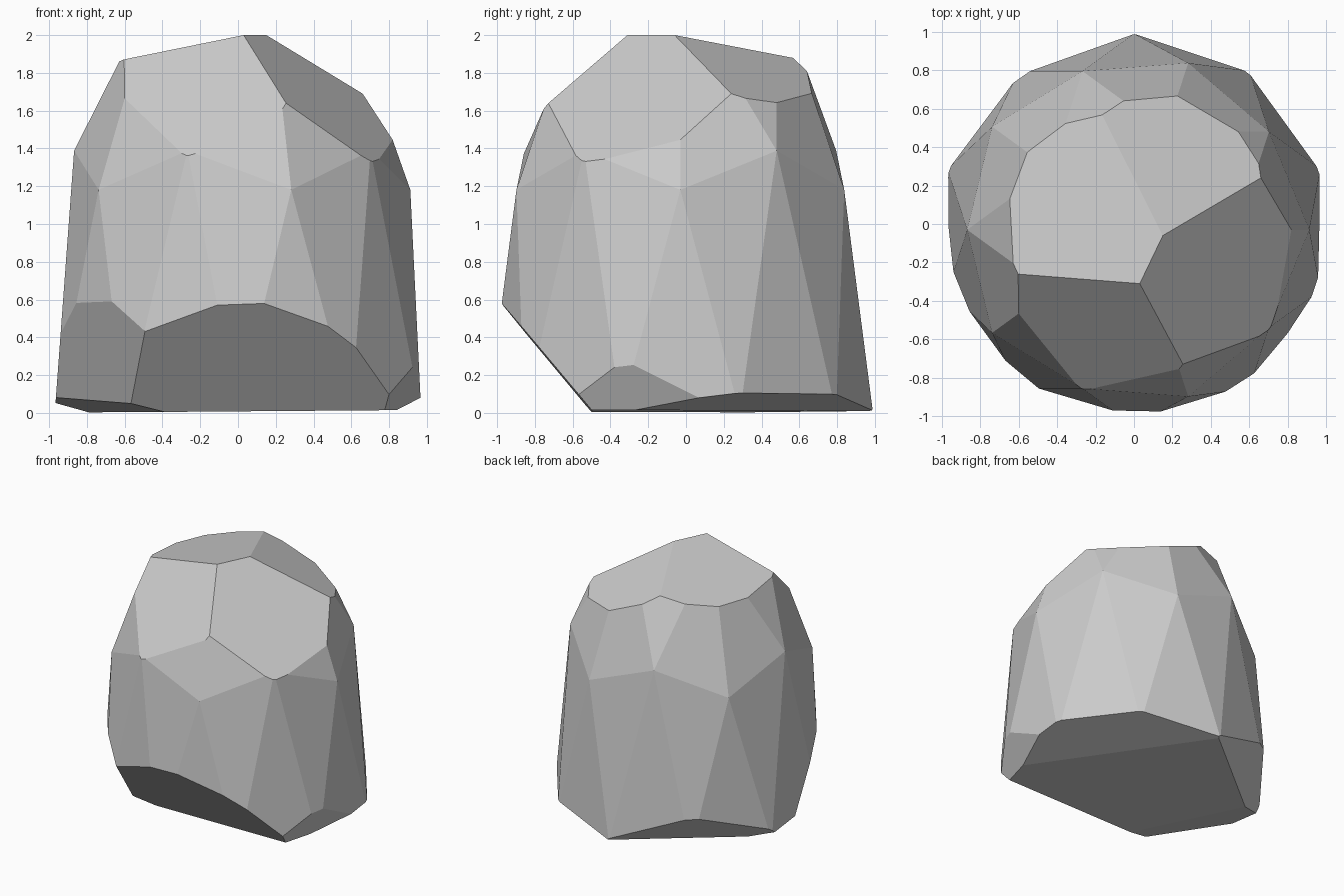
import bpy, bmesh
from mathutils import Vector

if "Cube" in bpy.data.objects:
    bpy.data.objects.remove(bpy.data.objects["Cube"])

bm = bmesh.new()

# Tall faceted body: a stretched icosphere whose equator sits at the ground
bmesh.ops.create_icosphere(bm, subdivisions=2, radius=1.0)
for v in bm.verts:
    v.co = Vector((v.co.x * 1.02, v.co.y * 1.02 - 0.03, v.co.z * 2.64))

CORE = Vector((0, 0, 0.9))


def chip(a, b, c):
    """Slice off everything beyond the plane through three points and cap it."""
    a, b, c = Vector(a), Vector(b), Vector(c)
    n = (b - a).cross(c - a).normalized()
    if n.dot(CORE - a) > 0:
        n = -n
    geom = bm.verts[:] + bm.edges[:] + bm.faces[:]
    bmesh.ops.bisect_plane(bm, geom=geom, dist=1e-5, plane_co=a, plane_no=n,
                           clear_outer=True)
    rim = [e for e in bm.edges if e.is_boundary]
    if rim:
        bmesh.ops.holes_fill(bm, edges=rim, sides=0)


# Flat base
chip((0, 0.97, 0.01), (0.84, -0.27, 0.015), (-0.79, 0.33, 0.003))
# Crown: left and right slopes
chip((0.03, -0.31, 2.0), (0.15, -0.06, 2.0), (-0.61, -0.26, 1.87))
chip((0.15, -0.06, 2.0), (-0.17, 0.57, 1.88), (0.66, 0.24, 1.69))
# Shoulders: front left and front right
chip((0.03, -0.31, 2.0), (-0.61, -0.26, 1.87), (0.26, -0.74, 1.63))
chip((0.03, -0.31, 2.0), (0.15, -0.06, 2.0), (0.66, 0.24, 1.69))
# Large undercut at the front
chip((-0.49, -0.86, 0.435), (0.14, -0.98, 0.585), (0.8, -0.57, 0.1))
# Lower left corner and its thin underside
chip((-0.86, -0.47, 0.62), (-0.49, -0.86, 0.43), (-0.57, -0.535, 0.05))
chip((-0.4, -0.5, 0.008), (-0.79, 0.33, 0.003), (-0.57, -0.535, 0.05))
# Back left undercut
chip((0, 0.97, 0.01), (-0.79, 0.33, 0.003), (-0.62, 0.77, 0.28))
# Back right undercut
chip((0, 0.97, 0.01), (0.84, -0.27, 0.015), (0.6, 0.79, 0.1))
# Lower right corner
chip((0.84, -0.27, 0.015), (0.8, -0.57, 0.1), (0.96, -0.28, 0.26))

bmesh.ops.remove_doubles(bm, verts=bm.verts[:], dist=0.001)
bmesh.ops.recalc_face_normals(bm, faces=bm.faces[:])

mesh = bpy.data.meshes.new("boulder")
bm.to_mesh(mesh)
bm.free()
boulder = bpy.data.objects.new("boulder", mesh)
bpy.context.collection.objects.link(boulder)
